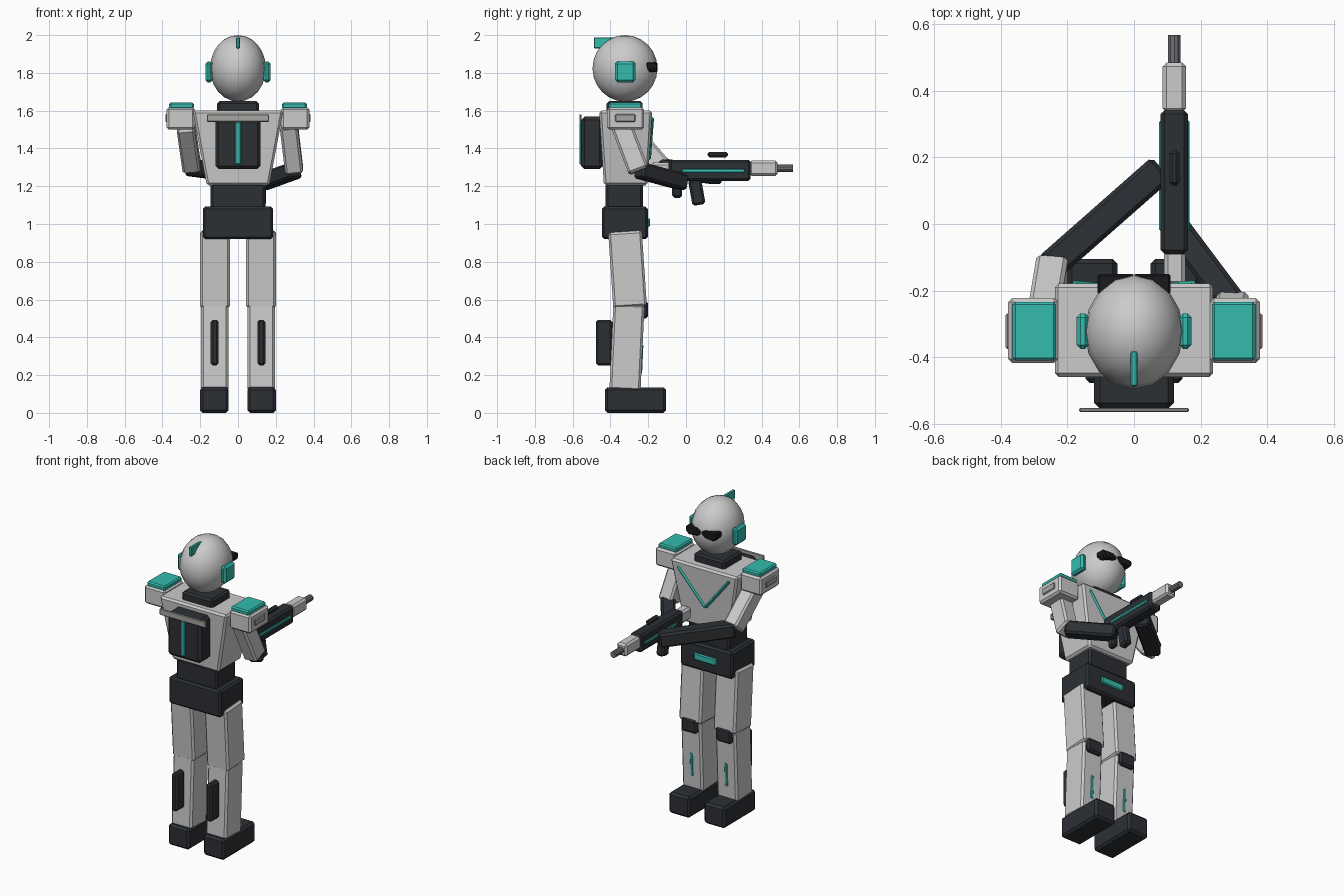
import bpy, bmesh, math
from mathutils import Vector, Matrix

if "Cube" in bpy.data.objects:
    bpy.data.objects.remove(bpy.data.objects["Cube"])


def material(name, rgb):
    m = bpy.data.materials.new(name)
    m.diffuse_color = (*rgb, 1)
    m.use_nodes = True
    m.node_tree.nodes["Principled BSDF"].inputs["Base Color"].default_value = m.diffuse_color
    return m


DARK = material("dark", (0.025, 0.029, 0.034))
TEAL = material("teal", (0.035, 0.5, 0.43))
BLACK = material("black", (0.01, 0.01, 0.012))
STEEL = material("steel", (0.15, 0.16, 0.18))
PANEL = material("panel", (0.38, 0.38, 0.36))


def finish(name, bm, mat=None, bevel=0.012, mirror=False):
    bmesh.ops.recalc_face_normals(bm, faces=bm.faces)
    mesh = bpy.data.meshes.new(name)
    bm.to_mesh(mesh)
    bm.free()
    ob = bpy.data.objects.new(name, mesh)
    bpy.context.collection.objects.link(ob)
    if mat:
        mesh.materials.append(mat)
    if bevel:
        b = ob.modifiers.new("bevel", 'BEVEL')
        b.width, b.segments = bevel, 1
    if mirror:
        ob.modifiers.new("mirror", 'MIRROR')
    return ob


def cube(size, taper, matrix):
    # taper scales the lower end in x and y
    bm = bmesh.new()
    bmesh.ops.create_cube(bm, size=1)
    for v in bm.verts:
        t = taper if v.co.z < 0 else (1, 1)
        v.co = Vector((v.co.x * size[0] * t[0], v.co.y * size[1] * t[1], v.co.z * size[2]))
    bm.transform(matrix)
    return bm


def box(name, x, y, z, mat=None, bevel=0.012, mirror=False, taper=(1, 1), tilt=0):
    # x, y, z are (min, max) ranges; tilt turns about x
    c = [(r[0] + r[1]) / 2 for r in (x, y, z)]
    s = [r[1] - r[0] for r in (x, y, z)]
    m = Matrix.Translation(c) @ Matrix.Rotation(math.radians(tilt), 4, 'X')
    return finish(name, cube(s, taper, m), mat, bevel, mirror)


def limb(name, top, end, w, d, side=(1, 0, 0), mat=None, mirror=False, taper=(1, 1)):
    # box running between two points, w measured along side
    top, end = Vector(top), Vector(end)
    az = (top - end).normalized()
    ay = az.cross(Vector(side)).normalized()
    ax = ay.cross(az)
    m = Matrix((ax, ay, az)).transposed().to_4x4()
    m.translation = (top + end) / 2
    return finish(name, cube((w, d, (top - end).length), taper, m), mat, 0.012, mirror)


def prism(name, pts, axis, lo, hi, mat, bevel=0.004, mirror=False):
    # profile extruded along x (points are y, z) or y (points are x, z)
    bm = bmesh.new()
    at = lambda p: (lo, p[0], p[1]) if axis == 'x' else (p[0], lo, p[1])
    f = bm.faces.new([bm.verts.new(at(p)) for p in pts])
    ext = bmesh.ops.extrude_face_region(bm, geom=[f])["geom"]
    d = (hi - lo, 0, 0) if axis == 'x' else (0, hi - lo, 0)
    bmesh.ops.translate(bm, vec=d, verts=[g for g in ext if isinstance(g, bmesh.types.BMVert)])
    return finish(name, bm, mat, bevel, mirror)


# Head
bm = bmesh.new()
bmesh.ops.create_uvsphere(bm, u_segments=16, v_segments=12, radius=1)
bm.transform(Matrix.Translation((0, -0.323, 1.824)) @ Matrix.Diagonal((0.148, 0.172, 0.176, 1)))
for f in bm.faces:
    f.smooth = True
finish("head", bm, None, 0)
prism("head_crest", [(-0.488, 1.93), (-0.455, 1.93), (-0.37, 1.96), (-0.38, 1.988), (-0.488, 1.988)],
      'x', -0.01, 0.01, TEAL)
box("ear_cover", (0.135, 0.172), (-0.375, -0.268), (1.75, 1.86), TEAL, mirror=True)
prism("visor", [(0, 1.825), (0.03, 1.81), (0.09, 1.803), (0.11, 1.825), (0.11, 1.855), (0.03, 1.857), (0, 1.845)],
      'y', -0.21, -0.15, BLACK, 0.006, True)
box("neck", (-0.11, 0.11), (-0.42, -0.23), (1.58, 1.65), DARK)

# Torso
box("chest", (-0.24, 0.24), (-0.46, -0.178), (1.205, 1.6), taper=(0.69, 0.82))
limb("chest_stripe", (0.185, -0.178, 1.565), (0, -0.195, 1.34), 0.018, 0.02,
     side=(0, 1, 0), mat=TEAL, mirror=True)
box("abdomen", (-0.145, 0.145), (-0.425, -0.228), (1.08, 1.215), DARK)
box("pelvis", (-0.186, 0.186), (-0.445, -0.202), (0.92, 1.092), DARK)
box("belt_light", (-0.08, 0.08), (-0.205, -0.19), (0.985, 1.03), TEAL, 0.006)

# Backpack
box("backpack", (-0.12, 0.12), (-0.555, -0.44), (1.29, 1.568), DARK, 0.018)
box("backpack_bar", (-0.165, 0.165), (-0.565, -0.552), (1.54, 1.58), PANEL, 0.004)
box("backpack_stripe", (-0.015, 0.015), (-0.563, -0.55), (1.315, 1.54), TEAL, 0.004)

# Shoulders
box("shoulder", (0.228, 0.378), (-0.417, -0.222), (1.5, 1.617), mirror=True)
box("shoulder_cap", (0.234, 0.364), (-0.41, -0.234), (1.61, 1.642), TEAL, 0.008, True)
box("shoulder_panel", (0.37, 0.385), (-0.375, -0.268), (1.54, 1.582), PANEL, 0.005, True)

# Arms holding the rifle
limb("right_upper_arm", (0.268, -0.345, 1.53), (0.298, -0.25, 1.28), 0.095, 0.11)
limb("left_upper_arm", (-0.278, -0.33, 1.53), (-0.245, -0.13, 1.3), 0.095, 0.11)
limb("right_forearm", (0.305, -0.25, 1.285), (0.125, -0.01, 1.22), 0.085, 0.085,
     side=(0.8, 0.6, 0), mat=DARK)
limb("left_forearm", (-0.255, -0.13, 1.3), (0.08, 0.165, 1.255), 0.09, 0.09,
     side=(-0.66, 0.75, 0), mat=DARK)

# Legs
limb("thigh", (0.122, -0.323, 0.96), (0.122, -0.296, 0.56), 0.157, 0.178, mirror=True)
limb("shin", (0.123, -0.302, 0.575), (0.123, -0.323, 0.12), 0.145, 0.165, mirror=True)
box("knee_pad", (0.068, 0.178), (-0.25, -0.2), (0.5, 0.59), DARK, mirror=True)
box("shin_light", (0.113, 0.133), (-0.25, -0.229), (0.21, 0.36), TEAL, 0.004, True, tilt=-2.6)
box("calf_pack", (0.103, 0.145), (-0.477, -0.39), (0.25, 0.493), DARK, mirror=True)
box("foot", (0.05, 0.2), (-0.43, -0.105), (0, 0.135), DARK, 0.014, True)

# Rifle
box("rifle_body", (0.08, 0.162), (-0.09, 0.342), (1.228, 1.34), DARK)
box("rifle_stock", (0.09, 0.154), (-0.185, -0.08), (1.245, 1.325))
box("rifle_shroud", (0.086, 0.156), (0.335, 0.485), (1.255, 1.335))
box("rifle_light", (0.075, 0.167), (-0.02, 0.31), (1.272, 1.292), TEAL, 0.004)
box("rifle_sight", (0.106, 0.136), (0.115, 0.222), (1.353, 1.382), DARK, 0.01)
box("rifle_grip", (0.095, 0.147), (0.022, 0.092), (1.1, 1.24), DARK, tilt=10)
box("rifle_rear_grip", (0.1, 0.142), (-0.073, -0.02), (1.138, 1.23), DARK)
bm = bmesh.new()
bmesh.ops.create_cone(bm, cap_ends=True, segments=10, radius1=0.02, radius2=0.02, depth=0.1)
bm.transform(Matrix.Translation((0.121, 0.517, 1.295)) @ Matrix.Rotation(math.pi / 2, 4, 'X'))
finish("rifle_muzzle", bm, STEEL, 0)
